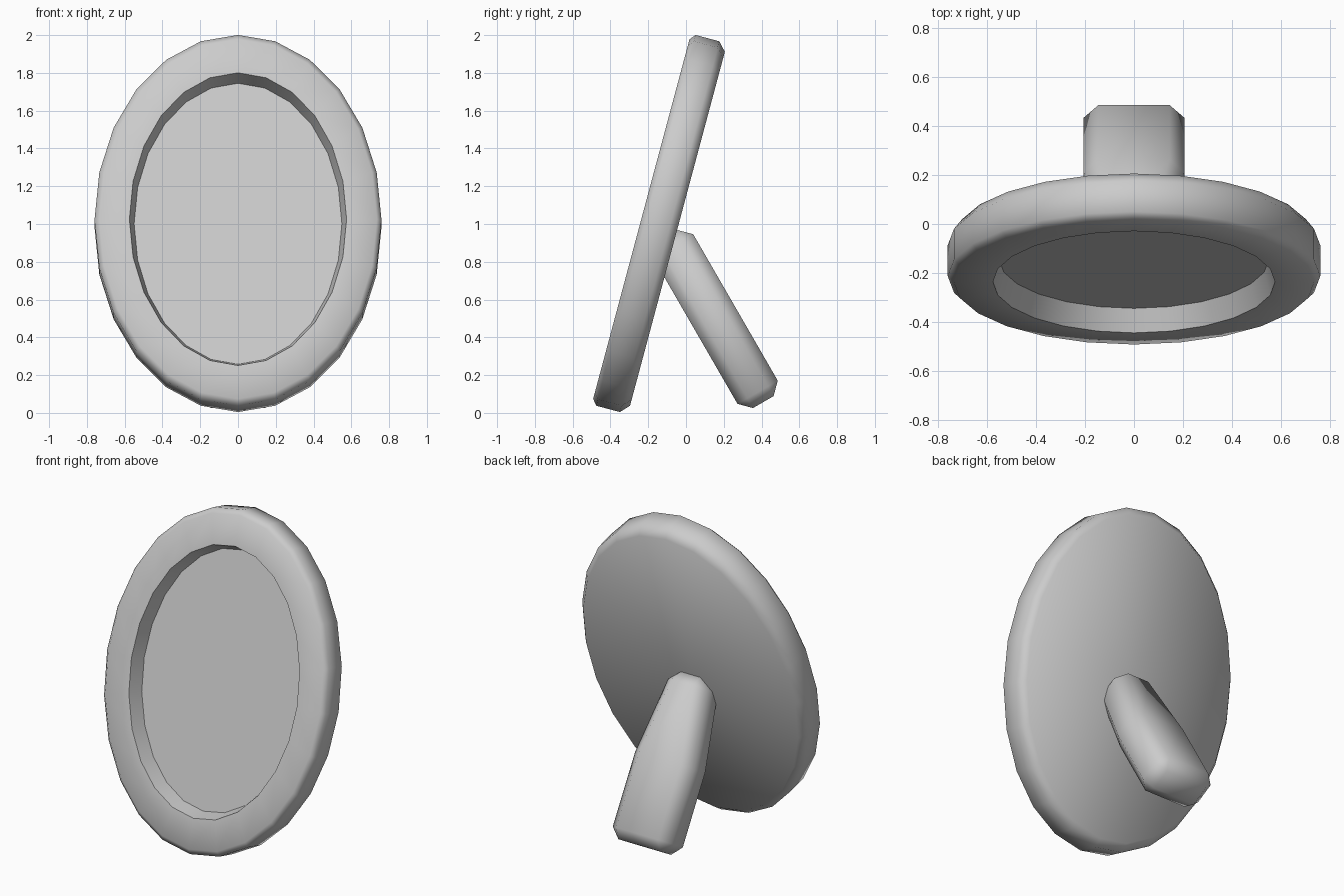
import bpy, bmesh, math
from mathutils import Matrix, Vector

if "Cube" in bpy.data.objects:
    bpy.data.objects.remove(bpy.data.objects["Cube"])

grey = bpy.data.materials.new("plain_grey")
grey.use_nodes = True
colour = (0.6, 0.6, 0.6, 1)
grey.diffuse_color = colour
grey.node_tree.nodes["Principled BSDF"].inputs["Base Color"].default_value = colour


def finish(bm, name, matrix):
    bmesh.ops.recalc_face_normals(bm, faces=bm.faces)
    mesh = bpy.data.meshes.new(name)
    bm.to_mesh(mesh)
    bm.free()
    mesh.materials.append(grey)
    obj = bpy.data.objects.new(name, mesh)
    bpy.context.collection.objects.link(obj)
    obj.matrix_world = matrix
    return obj


def smooth(obj, angle):
    bpy.ops.object.select_all(action='DESELECT')
    obj.select_set(True)
    bpy.context.view_layer.objects.active = obj
    bpy.ops.object.shade_smooth_by_angle(angle=math.radians(angle))


def loft(bm, rings):
    """Skin consecutive closed loops of points."""
    loops = [[bm.verts.new(p) for p in ring] for ring in rings]
    for a, b in zip(loops, loops[1:]):
        for i in range(len(a)):
            j = (i + 1) % len(a)
            bm.faces.new((a[i], a[j], b[j], b[i]))
    return loops


def ellipse(rx, rz, y, sides=24):
    turns = [2 * math.pi * i / sides for i in range(sides)]
    return [(rx * math.sin(t), y, rz * math.cos(t)) for t in turns]


# Oval frame: recessed panel, sloped lip, flat front, chamfered rim, closed back
bm = bmesh.new()
profile = [(0.55, 0.77, -0.005), (0.575, 0.802, -0.1), (0.735, 0.985, -0.1),
           (0.76, 1.016, -0.075), (0.76, 1.016, 0.055), (0.726, 0.97, 0.098)]
loops = loft(bm, [ellipse(*p) for p in profile])
bm.faces.new(loops[0])
back = bm.faces.new(loops[-1])
bmesh.ops.poke(bm, faces=[back])
frame = finish(bm, "oval_frame",
               Matrix.Translation((0, -0.14, 1)) @ Matrix.Rotation(math.radians(-15), 4, 'X'))
smooth(frame, 55)

# Rear prop leg: slab that narrows toward the top, with chamfered edges
bm = bmesh.new()
depth = 0.123
rings = [[(-w, -depth, z), (w, -depth, z), (w, depth, z), (-w, depth, z)]
         for z, w in ((-0.155, 0.205), (0.35, 0.205), (0.86, 0.125))]
loops = loft(bm, rings)
bm.faces.new(loops[0])
bm.faces.new(loops[-1])
tilt = Matrix.Rotation(math.radians(30), 4, 'X')
leg = finish(bm, "prop_leg", Matrix.Translation(tilt @ Vector((0, 0.383, 0))) @ tilt)
bevel = leg.modifiers.new("chamfer", 'BEVEL')
bevel.width = 0.06
bevel.segments = 1
bevel.limit_method = 'ANGLE'
bevel.angle_limit = math.radians(40)
bpy.context.view_layer.update()
bpy.context.view_layer.objects.active = leg
leg.select_set(True)
frame.select_set(False)
bpy.ops.object.modifier_apply(modifier="chamfer")
smooth(leg, 50)
